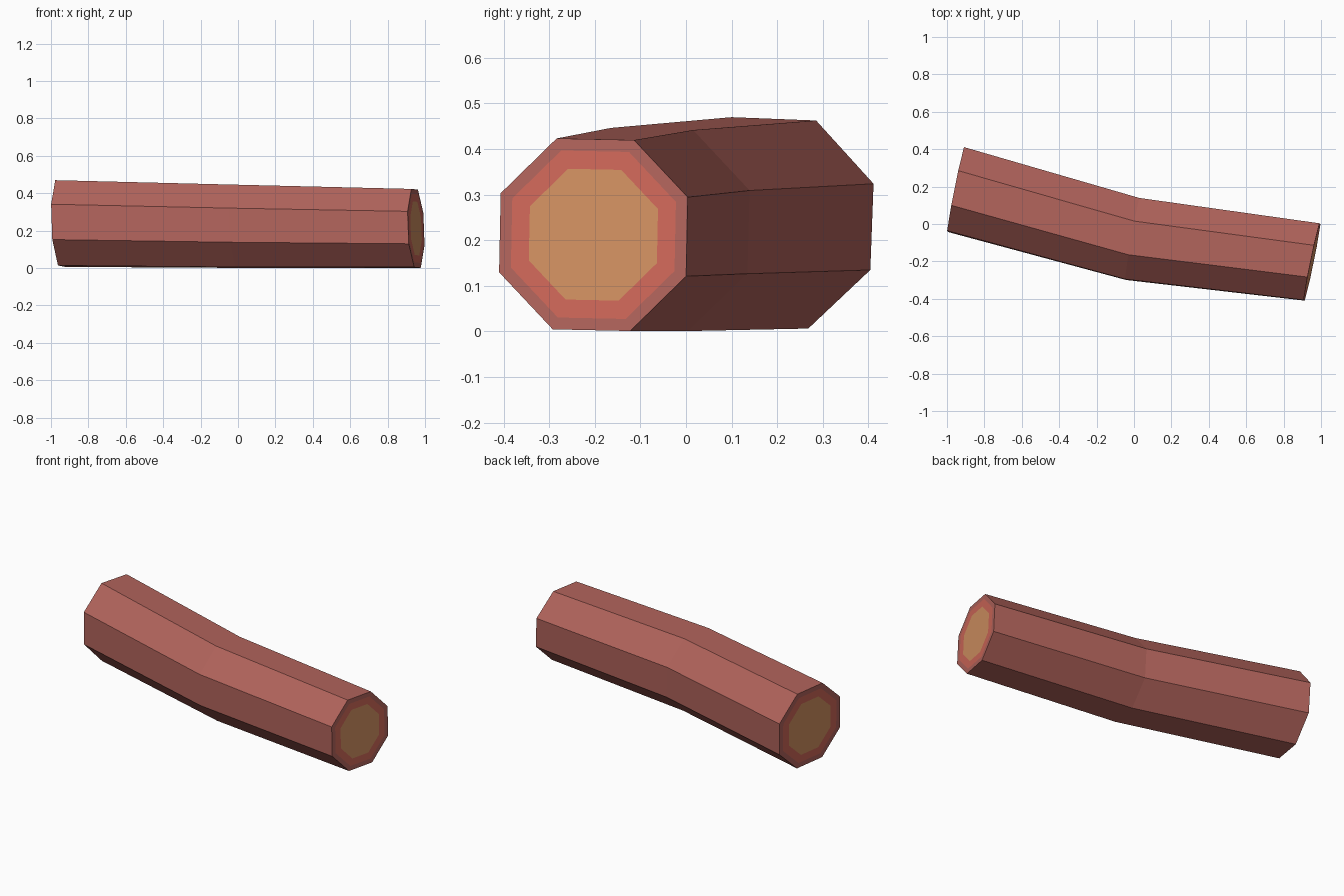
import bpy, bmesh, math

if "Cube" in bpy.data.objects:
    bpy.data.objects.remove(bpy.data.objects["Cube"])


def material(name, srgb):
    m = bpy.data.materials.new(name)
    lin = [((c / 255 + 0.055) / 1.055) ** 2.4 for c in srgb]
    m.diffuse_color = (*lin, 1)
    m.use_nodes = True
    m.node_tree.nodes["Principled BSDF"].inputs["Base Color"].default_value = m.diffuse_color
    return m


SIDES = 8
# Log sections: centre x, y, z, radius, roll in degrees, yaw slope of the section
SECTIONS = [
    (-0.951, 0.184, 0.238, 0.247, 2.2, 0.20),
    (-0.007, -0.080, 0.2235, 0.2385, 1.5, 0.175),
    (0.952, -0.203, 0.212, 0.2265, 1.2, 0.205),
]
LEAN = -0.04
BARK, INNER_BARK, WOOD = 0, 1, 2


def ring(bm, section, scale=1.0):
    """One octagonal section with flat top and bottom."""
    cx, cy, cz, r, roll, slope = section
    squeeze = 1 / math.sqrt(1 + slope ** 2)
    verts = []
    for i in range(SIDES):
        a = math.tau * (i + 0.5) / SIDES - math.radians(roll)
        dy = r * scale * squeeze * math.cos(a)
        dz = r * scale * math.sin(a)
        verts.append(bm.verts.new((cx + slope * dy + LEAN * dz, cy + dy, cz + dz)))
    return verts


def bridge(bm, a, b, mat):
    for i in range(SIDES):
        j = (i + 1) % SIDES
        bm.faces.new((a[i], a[j], b[j], b[i])).material_index = mat


bm = bmesh.new()

# Bark tube
rings = [ring(bm, s) for s in SECTIONS]
for a, b in zip(rings, rings[1:]):
    bridge(bm, a, b, BARK)

# Cut ends: bark rim, inner bark band, wood core
for outer, section in ((rings[0], SECTIONS[0]), (rings[-1], SECTIONS[-1])):
    band = ring(bm, section, 0.875)
    core = ring(bm, section, 0.685)
    bridge(bm, outer, band, BARK)
    bridge(bm, band, core, INNER_BARK)
    bm.faces.new(core).material_index = WOOD

bmesh.ops.recalc_face_normals(bm, faces=bm.faces)
mesh = bpy.data.meshes.new("log")
bm.to_mesh(mesh)
bm.free()

for m in (material("bark", (178, 100, 92)),
          material("inner_bark", (208, 104, 89)),
          material("wood_core", (212, 146, 98))):
    mesh.materials.append(m)
bpy.context.collection.objects.link(bpy.data.objects.new("log", mesh))
